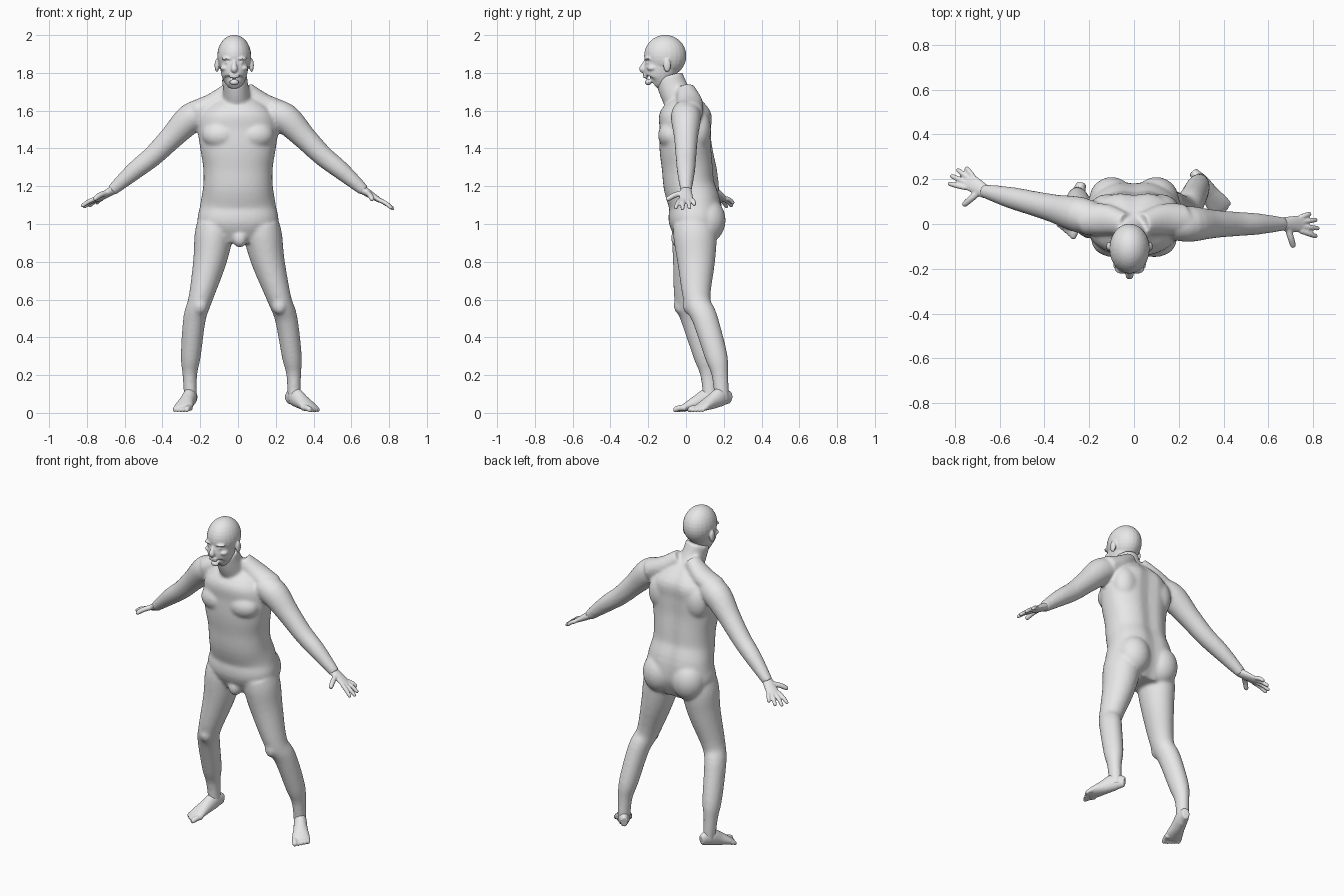
import bpy
import bmesh
import math
from mathutils import Matrix, Vector

default_cube = bpy.data.objects.get("Cube")
if default_cube:
    bpy.data.objects.remove(default_cube, do_unlink=True)

skin = bpy.data.materials.new("plain_grey")
skin.use_nodes = True
grey = (.8, .8, .8, 1)
skin.diffuse_color = grey
for node in skin.node_tree.nodes:
    if node.type == "BSDF_PRINCIPLED":
        node.inputs["Base Color"].default_value = grey

BACK = Vector((0, 1, 0))
UP = Vector((0, 0, 1))


def bezier(points, t):
    while len(points) > 1:
        points = [p * (1 - t) + q * t for p, q in zip(points, points[1:])]
    return points[0]


def spline(rows, steps=4):
    """Pass a smooth curve through rows of numbers."""
    rows = [Vector(row) for row in rows]
    padded = [rows[0], *rows, rows[-1]]
    result = []
    for before, start, end, after in zip(padded, padded[1:], padded[2:], padded[3:]):
        handles = [start, start + (end - before) / 6, end - (after - start) / 6, end]
        result += [bezier(handles, step / steps) for step in range(steps)]
    return result + [rows[-1]]


def tube(bm, rows, depth_axis=BACK, sides=24, power=1, groove=0):
    """Loft oval rings along rows of x, y, z, side radius, depth radius."""
    rows = spline(rows)
    centres = [Vector(row[:3]) for row in rows]
    last = len(rows) - 1
    rings = []
    for i, row in enumerate(rows):
        tangent = (centres[min(i + 1, last)] - centres[max(i - 1, 0)]).normalized()
        depth = (depth_axis - tangent * depth_axis.dot(tangent)).normalized()
        side = tangent.cross(depth)
        ring = []
        for k in range(sides):
            angle = math.tau * k / sides
            c, s = math.cos(angle), math.sin(angle)
            u = math.copysign(abs(c) ** power, c)
            v = math.copysign(abs(s) ** power, s)
            if s > 0:
                v *= 1 - groove * math.exp(-25 * c * c)
            ring.append(bm.verts.new(centres[i] + side * u * row[3] + depth * v * row[4]))
        rings.append(ring)
    for low, high in zip(rings, rings[1:]):
        for k in range(sides):
            n = (k + 1) % sides
            bm.faces.new((low[k], low[n], high[n], high[k]))
    bm.faces.new(rings[0][::-1])
    bm.faces.new(rings[-1])


def ball(bm, centre, radii):
    matrix = Matrix.Translation(centre) @ Matrix.Diagonal((*radii, 1))
    bmesh.ops.create_uvsphere(bm, u_segments=24, v_segments=16, radius=1, matrix=matrix)


def digit(bm, base, tip, radius):
    """A finger or toe, narrowing to a rounded tip."""
    middle = base.lerp(tip, .5) + UP * .005
    end = base.lerp(tip, .9)
    sizes = (radius, radius, radius * .85, radius * .45)
    rows = [(*point, size, size) for point, size in zip((base, middle, end, tip), sizes)]
    tube(bm, rows, sides=12)


def finish(name, bm, voxel, iterations):
    """Fuse the overlapping volumes into one smooth skin."""
    bmesh.ops.recalc_face_normals(bm, faces=bm.faces)
    mesh = bpy.data.meshes.new(name)
    bm.to_mesh(mesh)
    bm.free()
    mesh.materials.append(skin)
    obj = bpy.data.objects.new(name, mesh)
    bpy.context.collection.objects.link(obj)
    fuse = obj.modifiers.new("fuse", "REMESH")
    fuse.mode = "VOXEL"
    fuse.voxel_size = voxel
    fuse.use_smooth_shade = True
    relax = obj.modifiers.new("relax", "SMOOTH")
    relax.factor = .5
    relax.iterations = iterations


def build_hand(name, side, wrist, heading):
    bm = bmesh.new()
    along = heading.normalized()
    across = along.cross(UP).normalized() * side
    # Palm
    palm = [(-.02, .024, .028), (.03, .02, .034), (.1, .012, .04)]
    tube(bm, [(*(wrist + along * reach), thick, wide) for reach, thick, wide in palm],
         depth_axis=across)
    # Fanned fingers, longest in the middle, and the thumb
    for i in range(4):
        offset = across * (.03 - .02 * i)
        base = wrist + along * .085 + offset
        length = .1 - .011 * (i - 1) ** 2
        digit(bm, base, base + (along + offset * 10) * length, .012)
    digit(bm, wrist + along * .02 + across * .02,
          wrist + along * .05 + across * .105 - UP * .02, .015)
    finish(name, bm, .005, 3)


def build_foot(name, side, ankle, heading):
    bm = bmesh.new()
    along = heading.normalized()
    across = along.cross(UP) * side
    heel = Vector((ankle.x, ankle.y, 0)) - along * .055
    # Heel, instep and ball of the foot
    sole = [(0, .08, .02, .03), (.06, .085, .035, .05), (.12, .06, .04, .04),
            (.18, .035, .05, .025), (.21, .022, .045, .016)]
    tube(bm, [(*(heel + along * reach + UP * height), wide, tall)
              for reach, height, wide, tall in sole], depth_axis=UP)
    # Toes, the big one on the inner side
    for i in range(5):
        offset = across * (.036 - .019 * i)
        radius = .012 if i else .016
        digit(bm, heel + along * .18 + offset + UP * .026,
              heel + along * (.25 - .008 * i) + offset + UP * radius, radius)
    finish(name, bm, .005, 3)


# Torso, as half widths at even heights, with a spine groove
body = bmesh.new()
half_widths = (.12, .21, .2, .184, .184, .2, .21, .18, .05)
lean = (.05, .05, .05, .02, .01, 0, 0, 0, 0)
tube(body, [(0, y, .9 + i / 10, width, min(.14, width * .75))
            for i, (width, y) in enumerate(zip(half_widths, lean))],
     sides=48, power=.88, groove=.1)

# Neck
tube(body, [(0, .01, 1.58, .085, .09), (-.01, -.06, 1.7, .069, .08),
            (-.02, -.09, 1.78, .068, .075)])

arm_rows = [(.17, 1.59, .072), (.25, 1.56, .08), (.35, 1.46, .064),
            (.45, 1.36, .055), (.55, 1.28, .048), (.67, 1.175, .03)]
leg_rows = [(.12, .04, 1, .11), (.13, .04, .93, .115), (.15, .03, .8, .1), (.2, .01, .6, .072),
            (.23, .04, .5, .068), (.25, .1, .3, .06), (.255, .12, .2, .044),
            (.25, .13, .06, .038)]

for label, side in (("right", -1), ("left", 1)):
    is_left = side > 0

    # Chest, shoulder blade, seat and shoulder slope
    ball(body, (side * .09, -.075, 1.47), (.1, .073, .075))
    ball(body, (side * .12, .065, 1.5), (.08, .068, .11))
    ball(body, (side * .1, .11, 1.02), (.1, .1, .12))
    tube(body, [(side * .04, 0, 1.71, .045, .05), (side * .13, .02, 1.64, .055, .07),
                (side * .22, .02, 1.59, .066, .07)])

    # Arm, the right one swinging backwards
    arm = []
    for x, z, radius in arm_rows:
        y = 0 if is_left else .25 * x - .02
        arm.append((side * x, y, z, radius, radius))
    tube(body, arm)
    heading = Vector((side * .8, 0 if is_left else .5, -.5))
    build_hand(label + "_hand", side, Vector(arm[-1][:3]), heading)

    # Leg, the left one standing wider and further back
    leg = []
    for x, y, z, radius in leg_rows:
        if is_left:
            x += .05 * (1 - z)
            y += .06 * min(1, 2 - 2 * z)
        leg.append((side * x, y, z, radius * .88, radius))
    tube(body, leg)
    knee = Vector(leg[3][:3]) - Vector((0, .04, .03))
    ball(body, knee, (.04, .035, .05))
    heading = Vector((.6, -.8, 0)) if is_left else Vector((-.3, -.95, 0))
    build_foot(label + "_foot", side, Vector(leg[-1][:3]), heading)

ball(body, (.01, -.04, .925), (.04, .04, .05))
finish("body", body, .009, 8)

# Head, laid out around a point between the eyes
head = bmesh.new()
centre = Vector((-.02, -.11, 1.85))


def feature(x, y, z, *radii):
    ball(head, centre + Vector((x, y, z)), radii)


# Skull, face and chin
feature(0, 0, .04, .09, .112, .111)
face = [(-.06, -.11, .03, .03), (-.04, -.09, .055, .062),
        (-.03, -.05, .07, .085), (0, .05, .084, .1)]
tube(head, [(centre.x, centre.y + y, centre.z + z, wide, deep)
            for y, z, wide, deep in face], power=.92)
feature(0, -.09, -.1, .025, .018, .016)

# Nose and lips
nose = [(-.1, .02, .008), (-.11, 0, .011), (-.12, -.03, .018), (-.11, -.04, .012)]
tube(head, [(centre.x, centre.y + y, centre.z + z, size, size)
            for y, z, size in nose], sides=16)
for height in (-.072, -.06):
    feature(0, -.105, height, .028, .013, .006)

# Brows, eyes, cheekbones and ears
for side in (-1, 1):
    feature(side * .035, -.09, .026, .033, .022, .009)
    feature(side * .034, -.09, .005, .015, .013, .01)
    feature(side * .05, -.07, -.025, .024, .028, .016)
    feature(side * .092, .01, -.01, .012, .02, .036)
finish("head", head, .005, 3)
